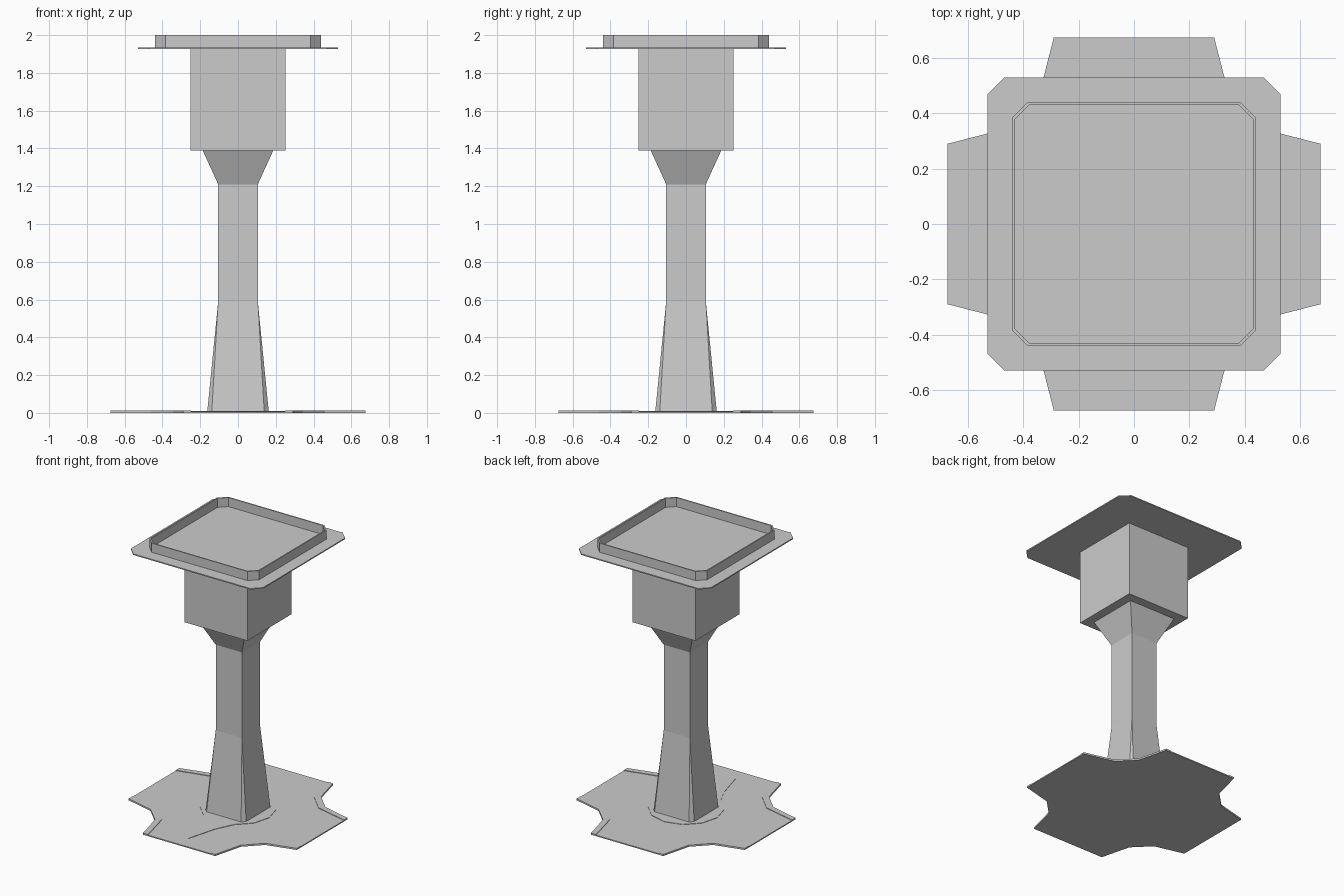
import bpy, bmesh, math

if "Cube" in bpy.data.objects:
    bpy.data.objects.remove(bpy.data.objects["Cube"], do_unlink=True)

grey = bpy.data.materials.new("stone_grey")
grey.use_nodes = True
colour = (0.6, 0.6, 0.6, 1)
grey.diffuse_color = colour
grey.node_tree.nodes["Principled BSDF"].inputs["Base Color"].default_value = colour


def chamfered(half, cut):
    """Square ring with cut corners, counter-clockwise."""
    c = half - cut
    corner = [(half, c), (c, half)]
    ring = []
    for _ in range(4):
        ring += corner
        corner = [(-y, x) for x, y in corner]
    return ring


def loft(name, levels, closed=False):
    """Join rings (z, points); closed links the last ring to the first."""
    bm = bmesh.new()
    rings = [[bm.verts.new((x, y, z)) for x, y in pts] for z, pts in levels]
    pairs = list(zip(rings, rings[1:]))
    if closed:
        pairs.append((rings[-1], rings[0]))
    else:
        bm.faces.new(rings[0][::-1])
        bm.faces.new(rings[-1])
    for low, high in pairs:
        for i in range(len(low)):
            j = (i + 1) % len(low)
            bm.faces.new((low[i], low[j], high[j], high[i]))
    bmesh.ops.remove_doubles(bm, verts=bm.verts, dist=0.0001)
    bmesh.ops.recalc_face_normals(bm, faces=bm.faces)
    mesh = bpy.data.meshes.new(name)
    bm.to_mesh(mesh)
    bm.free()
    mesh.materials.append(grey)
    obj = bpy.data.objects.new(name, mesh)
    bpy.context.collection.objects.link(obj)
    return obj


def slab(name, pts, z0, z1):
    return loft(name, [(z0, pts), (z1, pts)])


def turned(pts, quarter):
    for _ in range(quarter):
        pts = [(-y, x) for x, y in pts]
    return pts


# Ground plate with a notch in each corner
notch = [(0.675, 0.29), (0.46, 0.345), (0.345, 0.46), (0.29, 0.675)]
outline = [p for q in range(4) for p in turned(notch, q)]
slab("ground_plate", outline, 0, 0.008)

# Thin curbs following the notches
inner = [(0.25, 0.675), (0.31, 0.43), (0.43, 0.31), (0.675, 0.25)]
for q in range(4):
    slab(f"notch_curb_{q + 1}", turned(notch + inner, q), 0.004, 0.012)

# Teardrop inlay around the foot, pointing to the front
drop = [(0.25 * math.cos(math.radians(a)), 0.25 * math.sin(math.radians(a)))
        for a in range(-60, 241, 30)]
drop += [(-0.06, -0.35), (0, -0.57), (0.06, -0.35)]
slab("teardrop_inlay", drop, 0.004, 0.011)

# Column: flared foot, square shaft, flared neck
loft("column_foot", [(0.004, chamfered(0.163, 0.024)), (0.59, chamfered(0.105, 0))])
slab("column_shaft", chamfered(0.105, 0), 0.59, 1.21)
loft("column_neck", [(1.21, chamfered(0.105, 0)), (1.39, chamfered(0.187, 0))])

# Head block and tray
slab("head_block", chamfered(0.252, 0), 1.39, 1.927)
slab("tray_plate", chamfered(0.53, 0.06), 1.926, 1.934)
outer_rim, inner_rim = chamfered(0.44, 0.055), chamfered(0.431, 0.052)
loft("tray_rim", [(1.93, outer_rim), (2.0, outer_rim),
                  (2.0, inner_rim), (1.93, inner_rim)], closed=True)
